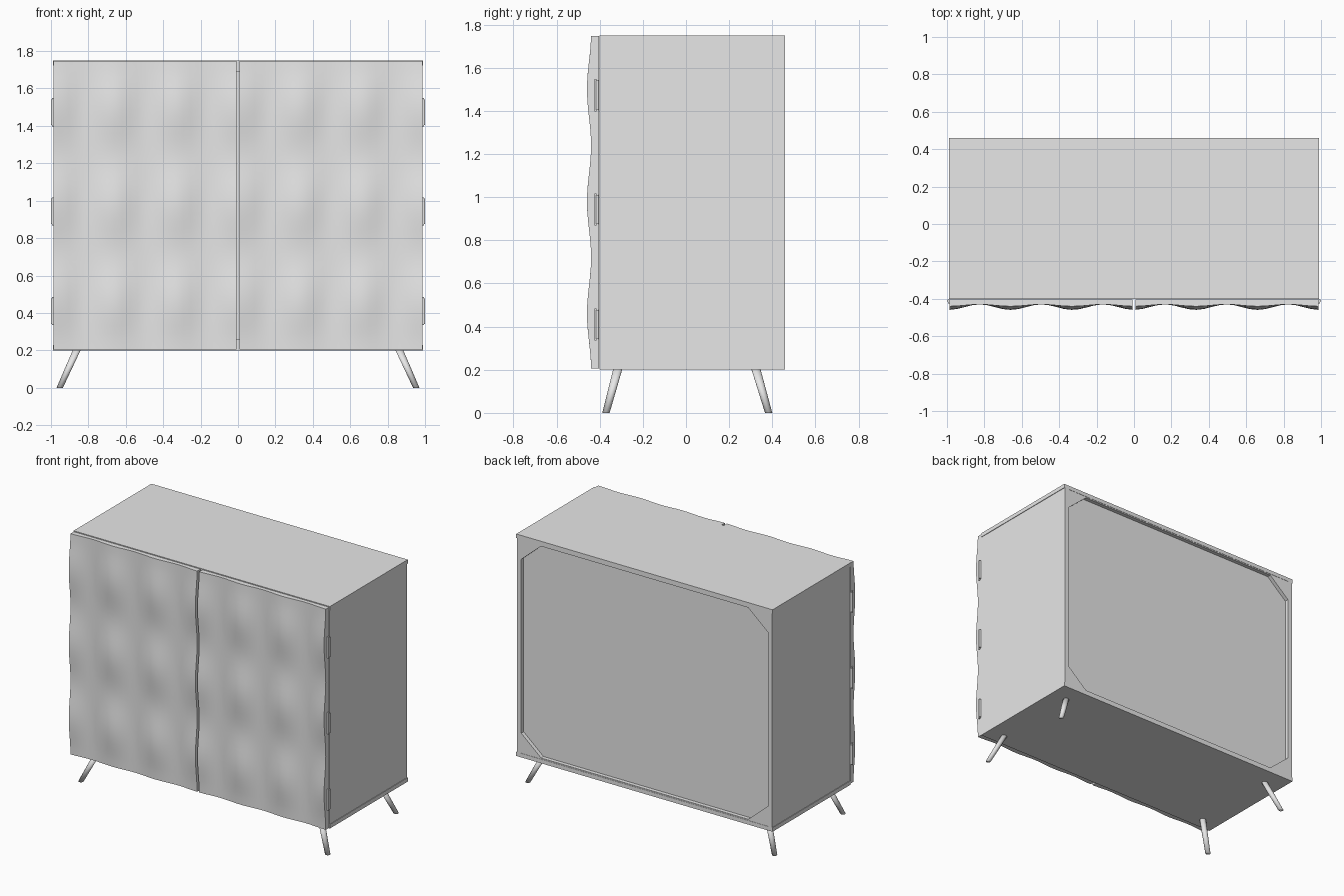
import bpy, bmesh, math
from mathutils import Vector

if "Cube" in bpy.data.objects:
    bpy.data.objects.remove(bpy.data.objects["Cube"])

grey = bpy.data.materials.new("mid grey")
grey.diffuse_color = (0.8, 0.8, 0.8, 1)
grey.use_nodes = True
grey.node_tree.nodes["Principled BSDF"].inputs["Base Color"].default_value = grey.diffuse_color


def finish(name, bm):
    bmesh.ops.recalc_face_normals(bm, faces=bm.faces)
    mesh = bpy.data.meshes.new(name)
    bm.to_mesh(mesh)
    bm.free()
    obj = bpy.data.objects.new(name, mesh)
    bpy.context.collection.objects.link(obj)
    mesh.materials.append(grey)
    return obj


def box(name, lo, hi):
    bm = bmesh.new()
    bmesh.ops.create_cube(bm, size=1)
    for v in bm.verts:
        v.co = [lo[i] + (v.co[i] + 0.5) * (hi[i] - lo[i]) for i in range(3)]
    return finish(name, bm)


def prism_y(name, points, y0, y1):
    """Extrude an (x, z) outline between two depths."""
    bm = bmesh.new()
    face = bm.faces.new([bm.verts.new((x, y0, z)) for x, z in points])
    ext = bmesh.ops.extrude_face_region(bm, geom=[face])
    for v in ext["geom"]:
        if isinstance(v, bmesh.types.BMVert):
            v.co.y = y1
    return finish(name, bm)


def rod(name, a, b, ra, rb, sides):
    """Tapered rod with level end caps."""
    bm = bmesh.new()
    rings = []
    for c, r in ((a, ra), (b, rb)):
        rings.append([bm.verts.new((c[0] + r * math.cos(t), c[1] + r * math.sin(t), c[2]))
                      for t in (2 * math.pi * i / sides for i in range(sides))])
    for i in range(sides):
        j = (i + 1) % sides
        bm.faces.new((rings[0][i], rings[0][j], rings[1][j], rings[1][i]))
    bm.faces.new(rings[0])
    bm.faces.new(rings[1])
    obj = finish(name, bm)
    obj.data.shade_smooth()
    return obj


def sculpted_front(x, z):
    """Depth of the rippled door front."""
    across = 0.5 + 0.5 * math.cos(2 * math.pi * x / 0.33)
    up = 0.5 + 0.5 * math.cos(2 * math.pi * (z - 0.98) / 0.52)
    return -0.43 - across * (0.010 + 0.019 * up)


# Case
box("top_panel", (-0.99, -0.40, 1.722), (0.99, 0.459, 1.75))
box("bottom_panel", (-0.99, -0.40, 0.20), (0.99, 0.459, 0.228))
box("back_panel", (-0.955, 0.41, 0.228), (0.955, 0.43, 1.722))
for s, side in ((-1, "left"), (1, "right")):
    xs = sorted((s * 0.953, s * 0.986))
    box(side + "_side", (xs[0], -0.40, 0.228), (xs[1], 0.459, 1.722))
    # Corner braces at the back
    for z, d, level in ((0.228, 1, "lower"), (1.722, -1, "upper")):
        prism_y(f"{side}_{level}_brace",
                [(s * 0.953, z), (s * 0.80, z), (s * 0.80, z + d * 0.008),
                 (s * 0.953, z + d * 0.14)], 0.43, 0.457)

# Back rails between the braces
box("upper_back_rail", (-0.953, 0.43, 1.714), (0.953, 0.457, 1.722))
box("lower_back_rail", (-0.953, 0.43, 0.228), (0.953, 0.457, 0.236))

# Doors with a rippled front
for s, side in ((-1, "left"), (1, "right")):
    bm = bmesh.new()
    bmesh.ops.create_grid(bm, x_segments=24, y_segments=36, size=0.5)
    for v in bm.verts:
        x = s * (0.008 + (v.co.x + 0.5) * 0.978)
        z = 0.205 + (v.co.y + 0.5) * 1.541
        v.co = (x, sculpted_front(x, z), z)
    ext = bmesh.ops.extrude_face_region(bm, geom=bm.faces[:])
    for v in ext["geom"]:
        if isinstance(v, bmesh.types.BMVert):
            v.co.y = -0.404
    door = finish(side + "_door", bm)
    bpy.ops.object.select_all(action="DESELECT")
    bpy.context.view_layer.objects.active = door
    door.select_set(True)
    bpy.ops.object.shade_smooth_by_angle(angle=math.radians(35))

    # Hinges: barrel and leaf
    for i, z in enumerate((0.41, 0.943, 1.473)):
        xs = sorted((s * 0.975, s * 0.995))
        box(f"{side}_hinge_leaf_{i}", (xs[0], -0.424, z - 0.075), (xs[1], -0.414, z + 0.075))
        barrel = rod(f"{side}_hinge_barrel_{i}", (s * 0.992, -0.411, z - 0.068),
                     (s * 0.992, -0.411, z + 0.068), 0.008, 0.008, 12)
        barrel.data.shade_flat()

# Door catches behind the centre gap
for z, level in ((0.24, "lower"), (1.71, "upper")):
    box(level + "_catch", (-0.03, -0.40, z - 0.02), (0.03, -0.38, z + 0.02))

# Splayed legs
for sx, side in ((-1, "left"), (1, "right")):
    for sy, end in ((-1, "front"), (1, "back")):
        rod(f"{end}_{side}_leg", (sx * 0.953, sy * 0.383 - 0.0 + (0.012 if sy < 0 else 0), 0),
            (sx * 0.863, sy * 0.325 + (0.008 if sy < 0 else 0), 0.20), 0.017, 0.021, 16)
